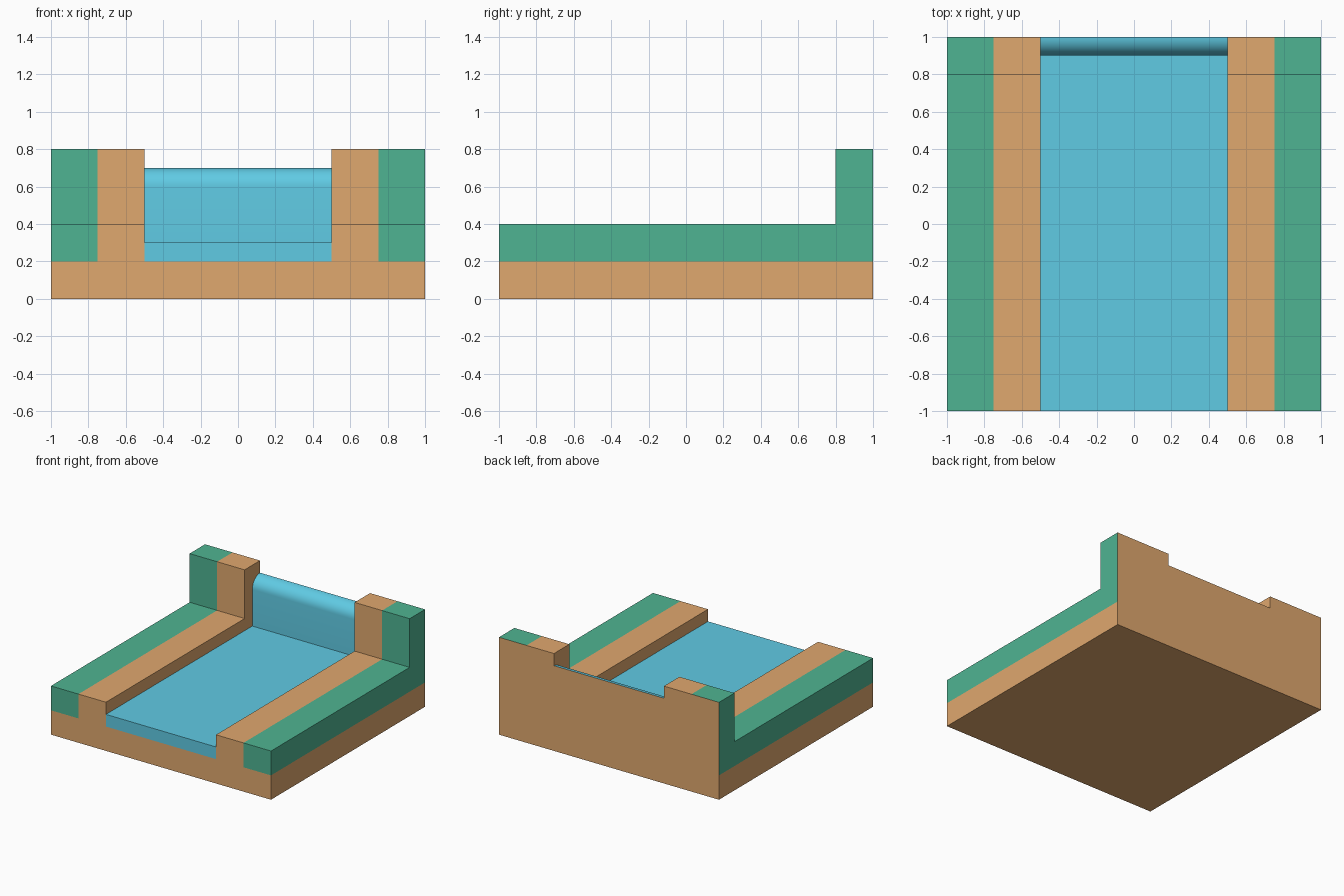
import bpy, bmesh, math

cube = bpy.data.objects.get("Cube")
if cube:
    bpy.data.objects.remove(cube, do_unlink=True)


def material(name, rgb):
    linear = [((c / 255 + 0.055) / 1.055) ** 2.4 for c in rgb] + [1]
    mat = bpy.data.materials.new(name)
    mat.use_nodes = True
    mat.diffuse_color = linear
    mat.node_tree.nodes["Principled BSDF"].inputs["Base Color"].default_value = linear
    return mat


SOIL = material("soil_brown", (224, 168, 110))
GRASS = material("grass_green", (79, 180, 146))
WATER = material("water_blue", (96, 203, 228))


def strip(name, profile, x0, x1, mat, hidden):
    """Extrude a (y, z) profile along x, drop faces hidden inside the tile, make the back soil."""
    bm = bmesh.new()
    face = bm.faces.new([bm.verts.new((x0, y, z)) for y, z in profile])
    grown = bmesh.ops.extrude_face_region(bm, geom=[face])["geom"]
    bmesh.ops.translate(bm, vec=(x1 - x0, 0, 0),
                        verts=[v for v in grown if isinstance(v, bmesh.types.BMVert)])
    bmesh.ops.recalc_face_normals(bm, faces=bm.faces)
    for f in bm.faces:
        f.material_index = int(f.normal.y > 0.9)
    bmesh.ops.delete(bm, geom=[f for f in bm.faces if hidden(f.normal)], context="FACES")
    mesh = bpy.data.meshes.new(name)
    bm.to_mesh(mesh)
    bm.free()
    mesh.materials.append(mat)
    mesh.materials.append(SOIL)
    obj = bpy.data.objects.new(name, mesh)
    bpy.context.collection.objects.link(obj)
    return obj


# Soil slab under everything
base_top = 0.2
slab = [(-1, 0), (1, 0), (1, base_top), (-1, base_top)]
strip("soil_base", slab, -1, 1, SOIL, lambda n: n.z > 0.9)

# Stepped banks on both sides: soil inside, grass outside
bank = [(-1, base_top), (1, base_top), (1, 0.8), (0.8, 0.8), (0.8, 0.4), (-1, 0.4)]
for side, s in (("left", 1), ("right", -1)):
    strip(side + "_soil_bank", bank, s * 0.5, s * 0.75, SOIL,
          lambda n: n.z < -0.9 or n.x * s > 0.9)
    strip(side + "_grass_bank", bank, s * 0.75, s, GRASS,
          lambda n: n.z < -0.9 or n.x * s < -0.9)

# River with a waterfall rounded over at the top
radius, steps = 0.1, 10
lip = [(1 - radius * math.sin(a), 0.6 + radius * math.cos(a))
       for a in (math.pi / 2 * i / steps for i in range(steps + 1))]
river_profile = [(-1, base_top), (1, base_top)] + lip + [(0.9, 0.3), (-1, 0.3)]
river = strip("river", river_profile, -0.5, 0.5, WATER,
              lambda n: n.z < -0.9 or abs(n.x) > 0.9)
bpy.ops.object.select_all(action="DESELECT")
river.select_set(True)
bpy.context.view_layer.objects.active = river
bpy.ops.object.shade_smooth_by_angle(angle=math.radians(30))
